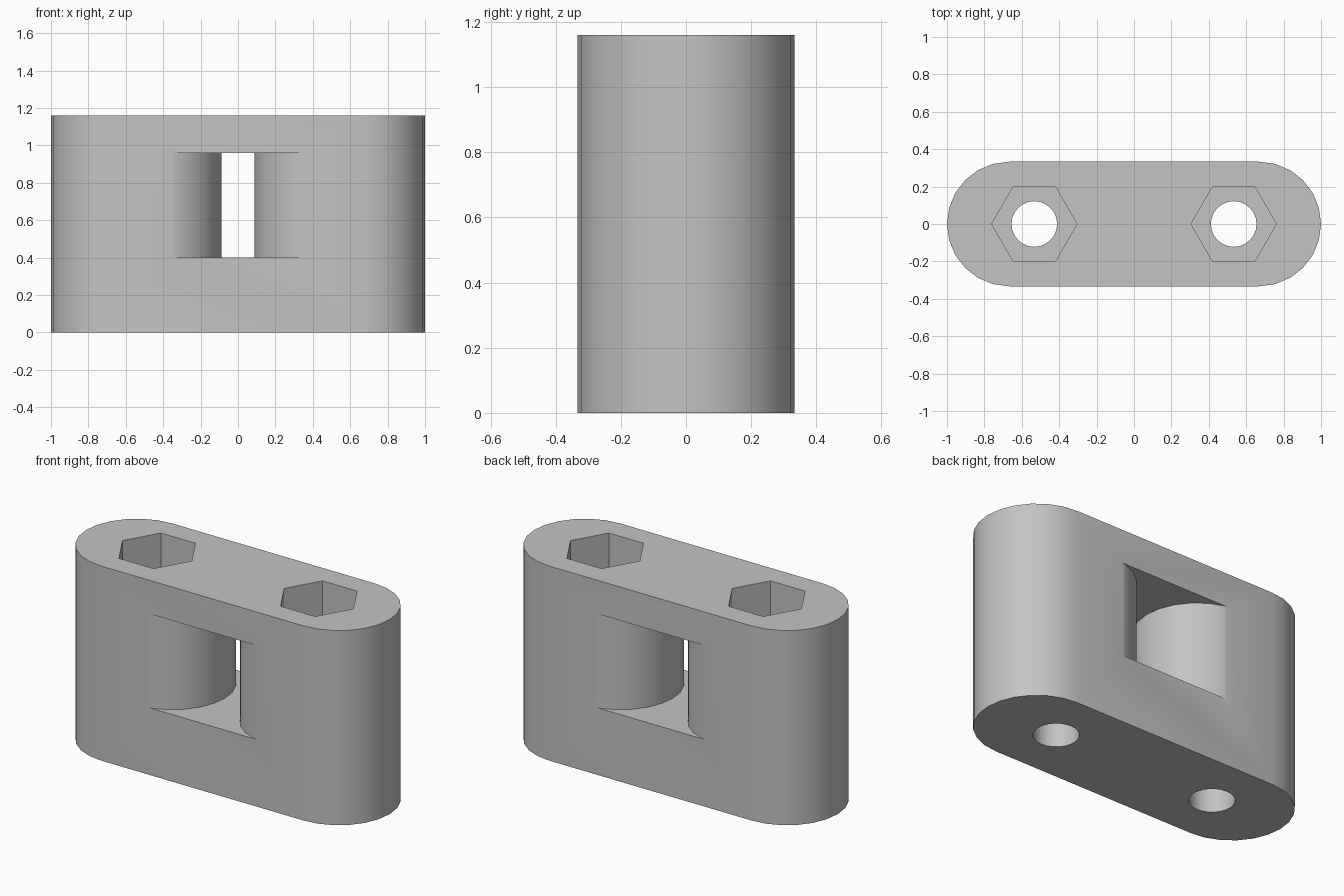
import bpy, bmesh
from math import cos, sin, radians

if "Cube" in bpy.data.objects:
    bpy.data.objects.remove(bpy.data.objects["Cube"], do_unlink=True)

HEIGHT, HALF_WIDTH = 1.16, 0.333
BOLT_X = 0.533

grey = bpy.data.materials.new("plain grey")
grey.use_nodes = True
grey.diffuse_color = (0.55, 0.55, 0.55, 1)
grey.node_tree.nodes["Principled BSDF"].inputs["Base Color"].default_value = grey.diffuse_color


def arc(cx, radius, start, end, steps):
    """Points on a circle centred on the x axis, angles in degrees."""
    angles = [radians(start + (end - start) * i / steps) for i in range(steps + 1)]
    return [(cx + radius * cos(a), radius * sin(a)) for a in angles]


def prism(name, profile, bottom, top):
    """Extrude a flat outline from one height to another."""
    bm = bmesh.new()
    face = bm.faces.new([bm.verts.new((x, y, bottom)) for x, y in profile])
    extruded = bmesh.ops.extrude_face_region(bm, geom=[face])["geom"]
    for v in extruded:
        if isinstance(v, bmesh.types.BMVert):
            v.co.z = top
    bmesh.ops.recalc_face_normals(bm, faces=bm.faces)
    mesh = bpy.data.meshes.new(name)
    bm.to_mesh(mesh)
    bm.free()
    mesh.materials.append(grey)
    obj = bpy.data.objects.new(name, mesh)
    bpy.context.collection.objects.link(obj)
    return obj


def cut(target, cutter):
    cutter.hide_render = True
    mod = target.modifiers.new(cutter.name, "BOOLEAN")
    mod.operation, mod.solver, mod.object = "DIFFERENCE", "EXACT", cutter
    bpy.context.view_layer.objects.active = target
    bpy.ops.object.modifier_apply(modifier=mod.name)
    bpy.data.objects.remove(cutter, do_unlink=True)


# Rounded block
end = 1 - HALF_WIDTH
block = prism("rounded_block",
              arc(end, HALF_WIDTH, -90, 90, 12) + arc(-end, HALF_WIDTH, 90, 270, 12),
              0, HEIGHT)

# Window that leaves a round column on each side
column_x, column_r = 0.43, 0.343
window = arc(column_x, column_r, 90, 270, 12) + arc(-column_x, column_r, -90, 90, 12)
cut(block, prism("window_cutter", window, 0.4, 0.96))

# Bolt holes with hexagonal nut pockets in the top
for side in (-1, 1):
    x = side * BOLT_X
    cut(block, prism("bolt_hole_cutter", arc(x, 0.122, 0, 345, 23), -0.1, HEIGHT + 0.1))
    cut(block, prism("nut_pocket_cutter", arc(x, 0.228, 0, 300, 5), 0.6, HEIGHT + 0.1))

bpy.ops.object.select_all(action="DESELECT")
block.select_set(True)
bpy.context.view_layer.objects.active = block
bpy.ops.object.shade_smooth_by_angle(angle=radians(30))
